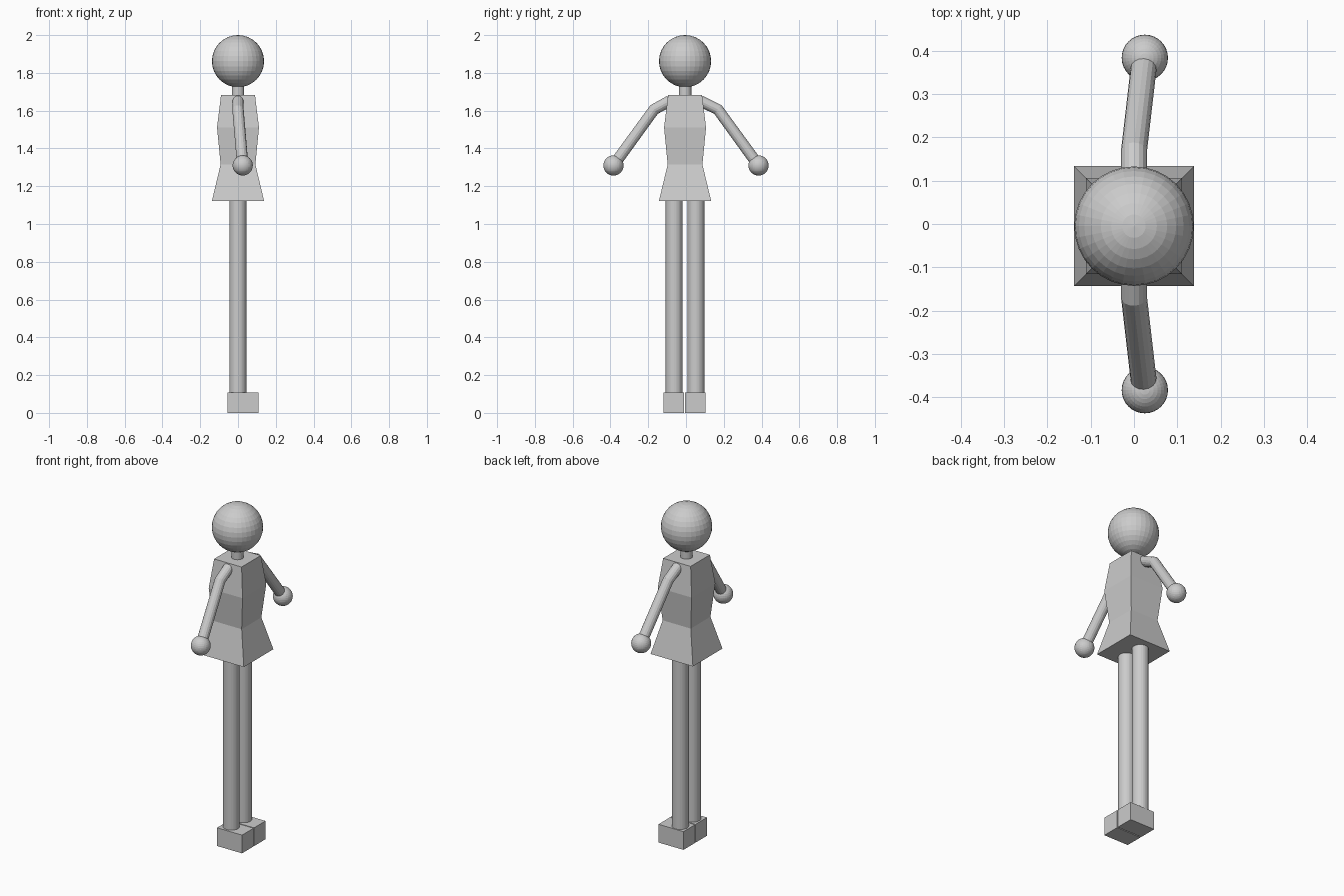
import bpy, bmesh, math
from mathutils import Vector

if "Cube" in bpy.data.objects:
    bpy.data.objects.remove(bpy.data.objects["Cube"])

grey = bpy.data.materials.new("plain_grey")
grey.diffuse_color = (0.6, 0.6, 0.6, 1)
grey.use_nodes = True
grey.node_tree.nodes["Principled BSDF"].inputs["Base Color"].default_value = grey.diffuse_color
CY = -0.005  # body centre line


def finish(name):
    ob = bpy.context.object
    ob.name = name
    ob.data.materials.append(grey)
    return ob


def ball(name, loc, r):
    bpy.ops.mesh.primitive_uv_sphere_add(segments=32, ring_count=16, radius=r, location=loc)
    return finish(name)


def post(name, y, r, z0, z1):
    bpy.ops.mesh.primitive_cylinder_add(vertices=32, radius=r, depth=z1 - z0,
                                        location=(0, y, (z0 + z1) / 2))
    return finish(name)


# head and neck
ball("head", (0, CY, 1.862), 0.138)
post("neck", CY, 0.033, 1.66, 1.76)

# torso with flared skirt: stacked square sections (height, half width)
bm = bmesh.new()
rings = []
for z, h in [(1.121, 0.1385), (1.315, 0.092), (1.511, 0.111), (1.682, 0.09)]:
    rings.append([bm.verts.new((sx * h, CY + sy * h, z))
                  for sx, sy in ((-1, -1), (1, -1), (1, 1), (-1, 1))])
for a, b in zip(rings, rings[1:]):
    for i in range(4):
        j = (i + 1) % 4
        bm.faces.new((a[i], a[j], b[j], b[i]))
bm.faces.new(rings[0][::-1])
bm.faces.new(rings[-1])
me = bpy.data.meshes.new("torso")
bm.to_mesh(me)
bm.free()
me.materials.append(grey)
bpy.context.collection.objects.link(bpy.data.objects.new("torso", me))

for side, tag in ((-1, "right"), (1, "left")):
    # leg and foot
    y = CY + side * 0.0575
    post(tag + "_leg", y, 0.045, 0.09, 1.14)
    bpy.ops.mesh.primitive_cube_add(size=1, location=(0.027, CY - 0.003 + side * 0.0565, 0.054))
    foot = finish(tag + "_foot")
    foot.scale = (0.164, 0.107, 0.108)

    # bent arm and hand
    hand = (0.025, side * 0.384, 1.31)
    cu = bpy.data.curves.new(tag + "_arm", 'CURVE')
    cu.dimensions = '3D'
    cu.bevel_depth = 0.03
    cu.bevel_resolution = 6
    cu.use_fill_caps = True
    sp = cu.splines.new('POLY')
    pts = [(0, side * 0.08 + CY, 1.652), (0, side * 0.169, 1.606), hand]
    sp.points.add(len(pts) - 1)
    for p, c in zip(sp.points, pts):
        p.co = (*c, 1)
    sp.use_smooth = False
    cu.materials.append(grey)
    bpy.context.collection.objects.link(bpy.data.objects.new(tag + "_arm", cu))
    ball(tag + "_hand", hand, 0.0535)
